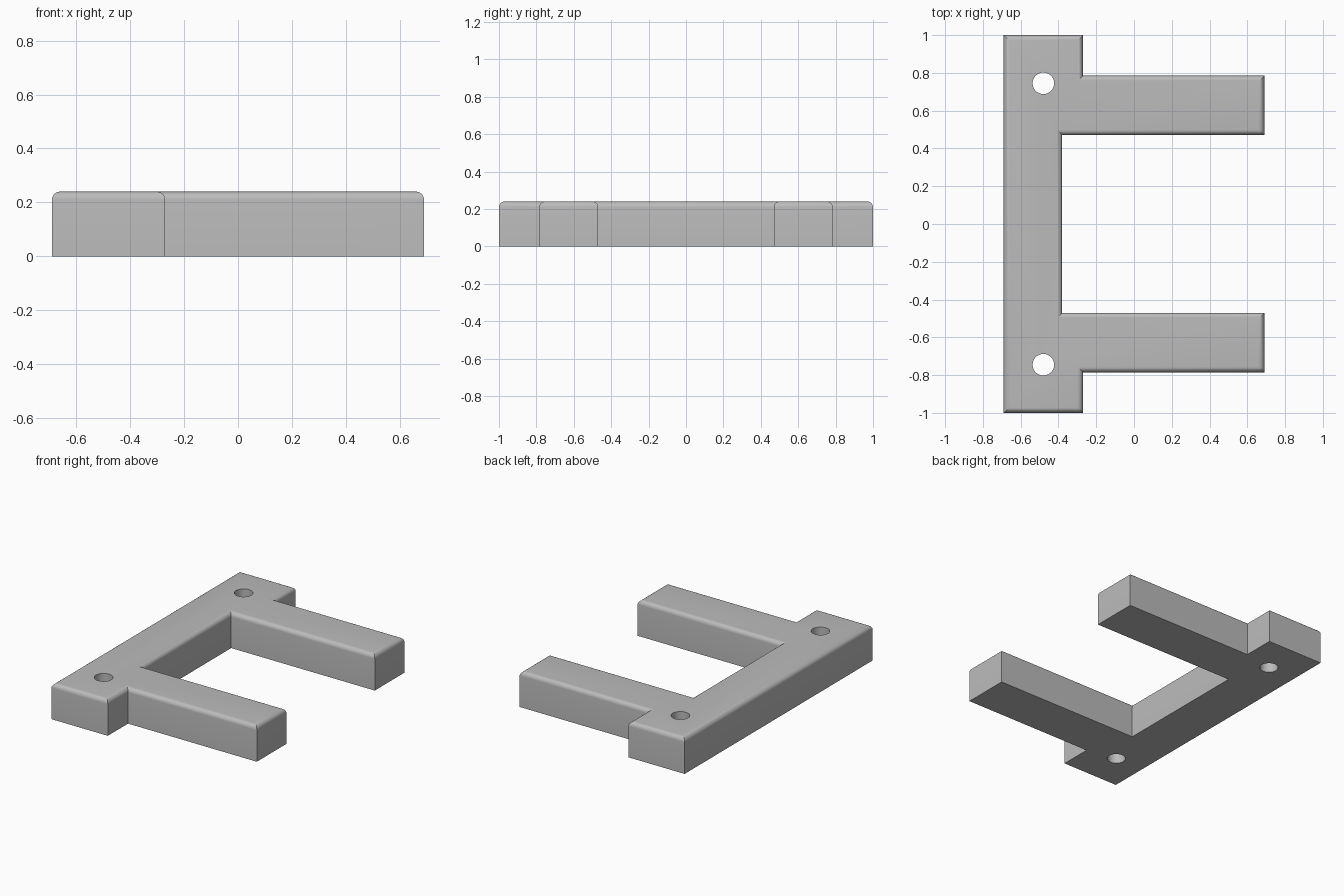
import bpy, bmesh, math

cube = bpy.data.objects.get("Cube")
if cube:
    bpy.data.objects.remove(cube, do_unlink=True)

HEIGHT = 0.24
FILLET = 0.03

grey = bpy.data.materials.new("plain grey")
grey.use_nodes = True
colour = (0.5, 0.5, 0.5, 1)
grey.diffuse_color = colour
grey.node_tree.nodes["Principled BSDF"].inputs["Base Color"].default_value = colour

# Bracket outline: back half, mirrored to the front half
half = [(-0.69, 1), (-0.27, 1), (-0.27, 0.785), (0.69, 0.785),
        (0.69, 0.47), (-0.38, 0.47)]
outline = half + [(x, -y) for x, y in reversed(half)]

bm = bmesh.new()
base = bm.faces.new([bm.verts.new((x, y, 0)) for x, y in outline])
top = bmesh.ops.extrude_face_region(bm, geom=[base], use_keep_orig=True)["geom"]
bmesh.ops.translate(bm, vec=(0, 0, HEIGHT),
                    verts=[v for v in top if isinstance(v, bmesh.types.BMVert)])
bmesh.ops.recalc_face_normals(bm, faces=bm.faces)

# Rounded top rim
rim = [e for e in bm.edges if all(v.co.z > HEIGHT / 2 for v in e.verts)]
bmesh.ops.bevel(bm, geom=rim, offset=FILLET, offset_type='OFFSET',
                segments=6, profile=0.5, affect='EDGES')
mesh = bpy.data.meshes.new("bracket")
bm.to_mesh(mesh)
bm.free()
mesh.materials.append(grey)
bracket = bpy.data.objects.new("bracket", mesh)
bpy.context.collection.objects.link(bracket)

# Screw holes through both corners
for side, name in ((1, "back"), (-1, "front")):
    bpy.ops.mesh.primitive_cylinder_add(vertices=48, radius=0.057, depth=1,
                                        location=(-0.48, side * 0.745, 0))
    cutter = bpy.context.object
    cutter.name = name + "_hole_cutter"
    cutter.data.materials.append(grey)
    cut = bracket.modifiers.new(name + " hole", 'BOOLEAN')
    cut.operation = 'DIFFERENCE'
    cut.solver = 'EXACT'
    cut.object = cutter
    bpy.ops.object.select_all(action='DESELECT')
    bracket.select_set(True)
    bpy.context.view_layer.objects.active = bracket
    bpy.ops.object.modifier_apply(modifier=cut.name)
    bpy.data.objects.remove(cutter, do_unlink=True)

bpy.ops.object.shade_smooth_by_angle(angle=math.radians(30))
